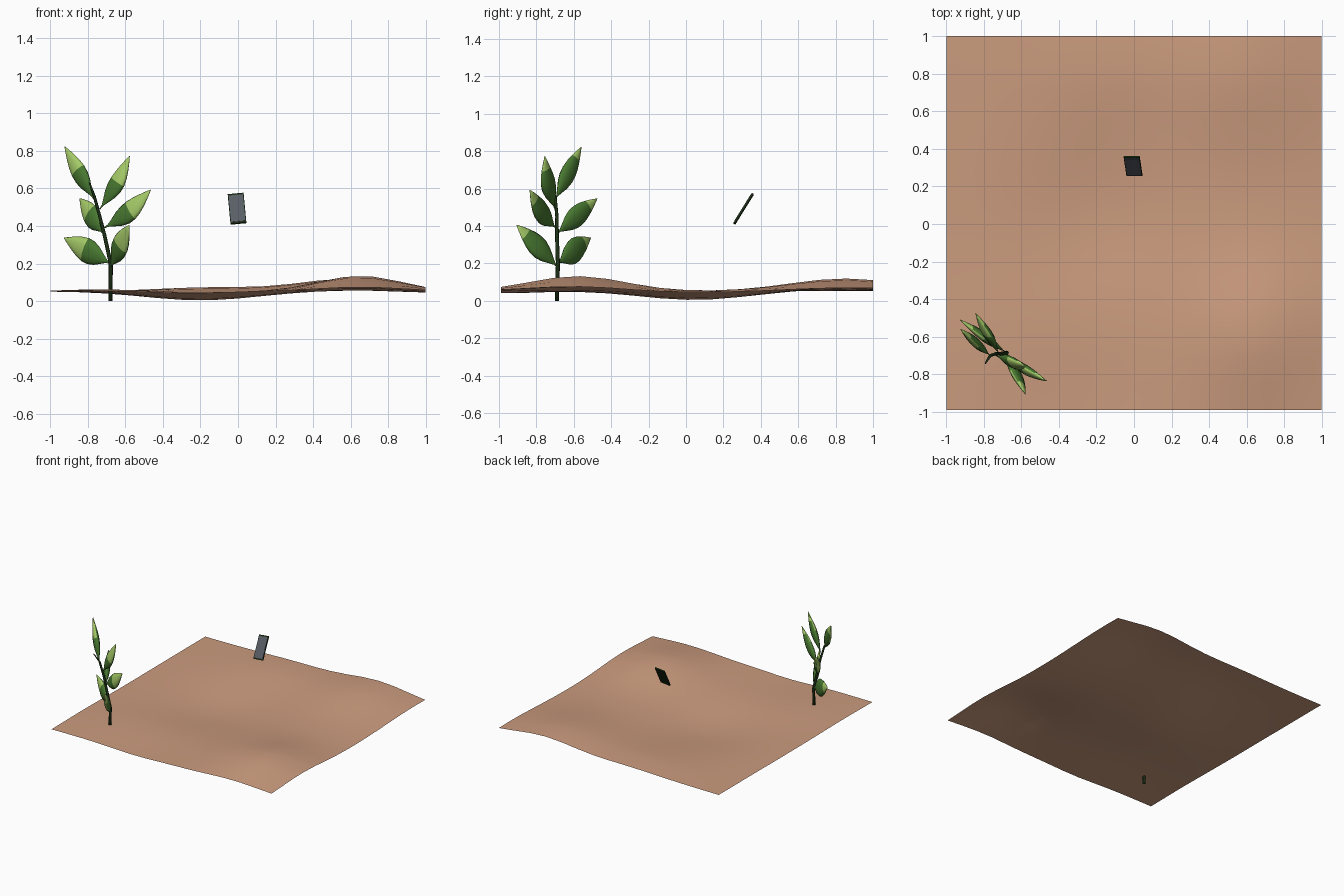
import bpy, bmesh, math
from mathutils import Vector, Matrix

if "Cube" in bpy.data.objects:
    bpy.data.objects.remove(bpy.data.objects["Cube"])


def material(name, rgb):
    m = bpy.data.materials.new(name)
    m.diffuse_color = (*rgb, 1)
    m.use_nodes = True
    m.node_tree.nodes["Principled BSDF"].inputs["Base Color"].default_value = m.diffuse_color
    return m


SOIL = material("clay soil", (0.60, 0.33, 0.21))
LEAF = material("leaf green", (0.065, 0.19, 0.03))
TIP = material("light leaf green", (0.38, 0.60, 0.14))
DARK = material("dark stem green", (0.012, 0.03, 0.008))
GREY = material("panel grey", (0.10, 0.11, 0.13))


def finish(bm, name, mats, smooth=True):
    bmesh.ops.recalc_face_normals(bm, faces=bm.faces)
    me = bpy.data.meshes.new(name)
    bm.to_mesh(me)
    bm.free()
    for m in mats:
        me.materials.append(m)
    for p in me.polygons:
        p.use_smooth = smooth
    ob = bpy.data.objects.new(name, me)
    bpy.context.collection.objects.link(ob)
    return ob


def loft(bm, rings):
    """Skin equal-sized rings of points; returns side faces per segment."""
    vs = [[bm.verts.new(p) for p in r] for r in rings]
    n = len(vs[0])
    out = []
    for a, b in zip(vs, vs[1:]):
        out.append([bm.faces.new((a[i], a[(i + 1) % n], b[(i + 1) % n], b[i]))
                    for i in range(n)])
    bm.faces.new(vs[0][::-1])
    bm.faces.new(vs[-1])
    return out


# Ground: sheet with soft mounds (x, y, height, spread x, spread y)
MOUNDS = [(0.65, -0.58, 0.083, 0.32, 0.36), (0.58, 0.85, 0.066, 0.36, 0.42),
          (-0.2, 0.04, -0.048, 0.42, 0.40), (-0.15, 0.85, 0.022, 0.4, 0.25),
          (-0.25, -0.95, -0.012, 0.25, 0.25), (-0.7, -0.6, 0.012, 0.3, 0.3),
          (1.0, 0.0, -0.008, 0.2, 0.5)]


def height(x, y):
    return 0.052 + sum(h * math.exp(-((x - a) / sx) ** 2 - ((y - b) / sy) ** 2)
                       for a, b, h, sx, sy in MOUNDS)


bm = bmesh.new()
bmesh.ops.create_grid(bm, x_segments=14, y_segments=14, size=1)
for v in bm.verts:
    v.co.x *= 0.997
    v.co.y = v.co.y * 0.995 + 0.005
    v.co.z = height(v.co.x, v.co.y)
ground = finish(bm, "ground", [SOIL])
if ground.data.polygons[0].normal.z < 0:
    ground.data.flip_normals()

# Stem: tapered bent tube
STEM = [(-0.678, -0.69, 0.0, 0.011), (-0.677, -0.685, 0.2, 0.011),
        (-0.71, -0.69, 0.35, 0.010), (-0.735, -0.69, 0.45, 0.009),
        (-0.765, -0.70, 0.56, 0.008), (-0.79, -0.74, 0.63, 0.004)]
bm = bmesh.new()
loft(bm, [[(x + r * math.cos(k * math.pi / 4), y + r * math.sin(k * math.pi / 4), z)
           for k in range(8)] for x, y, z, r in STEM])
finish(bm, "stem", [DARK])

# Leaves: plump pointed blades lying in the plant's diagonal plane
FACE = Vector((1, 1, 0)).normalized()
PROFILE = [(0, 0.06), (0.08, 0.12), (0.18, 0.42), (0.3, 0.78), (0.42, 0.98),
           (0.54, 1.0), (0.66, 0.86), (0.78, 0.62), (0.9, 0.32), (1, 0.03)]


def leaf(name, base, tip, width, sag, thick=0.024):
    base, tip = Vector(base), Vector(tip)
    axis = (tip - base).normalized()
    side = FACE.cross(axis).normalized()
    if side.z < 0:
        side = -side
    face = axis.cross(side)
    bm = bmesh.new()
    rings = []
    for t, w in PROFILE:
        c = base.lerp(tip, t) - side * sag * math.sin(math.pi * t)
        hw, ht = width / 2 * w, thick * max(w, 0.08)
        rings.append([c + side * hw * math.cos(k * math.pi / 5)
                      + face * ht * math.sin(k * math.pi / 5) for k in range(10)])
    for (t, _), seg in zip(PROFILE, loft(bm, rings)):
        for f in seg:
            f.normal_update()
            # lighter outer end, reaching further down the front side
            front = (f.calc_center_median() - base).dot(FACE) \
                < (base.lerp(tip, t + 0.06) - base).dot(FACE)
            f.material_index = 1 if t > (0.5 if front else 0.73) else 0
    finish(bm, name, [LEAF, TIP])


leaf("leaf_top_left", (-0.765, -0.70, 0.54), (-0.922, -0.56, 0.822), 0.105, 0.0)
leaf("leaf_top_right", (-0.735, -0.70, 0.49), (-0.577, -0.755, 0.772), 0.105, 0.015)
leaf("leaf_middle_right", (-0.712, -0.695, 0.39), (-0.465, -0.835, 0.592), 0.115, 0.02)
leaf("leaf_middle_left", (-0.718, -0.69, 0.36), (-0.842, -0.475, 0.546), 0.12, 0.0)
leaf("leaf_low_left", (-0.678, -0.685, 0.20), (-0.925, -0.51, 0.336), 0.135, 0.0)
leaf("leaf_low_right", (-0.678, -0.685, 0.18), (-0.578, -0.905, 0.405), 0.125, 0.0)


# Floating tilted tablet with a grey front panel
U = Vector((0.085, 0, 0.008)).normalized()
V = Vector((-0.027, 0.098, 0.156))
V = (V - U * V.dot(U)).normalized()
N = U.cross(V)  # points forward and up
if N.z < 0:
    N = -N


def slab(name, sx, sy, sz, offset, mat):
    bm = bmesh.new()
    rot = Matrix((U, V, N)).transposed().to_4x4()
    c = Vector((-0.005, 0.308, 0.492)) + N * offset
    bmesh.ops.create_cube(bm, size=1, matrix=Matrix.Translation(c) @ rot
                          @ Matrix.Diagonal((sx, sy, sz, 1)))
    finish(bm, name, [mat], smooth=False)


slab("tablet_body", 0.085, 0.186, 0.010, 0, DARK)
slab("tablet_panel", 0.077, 0.166, 0.003, 0.005, GREY)
